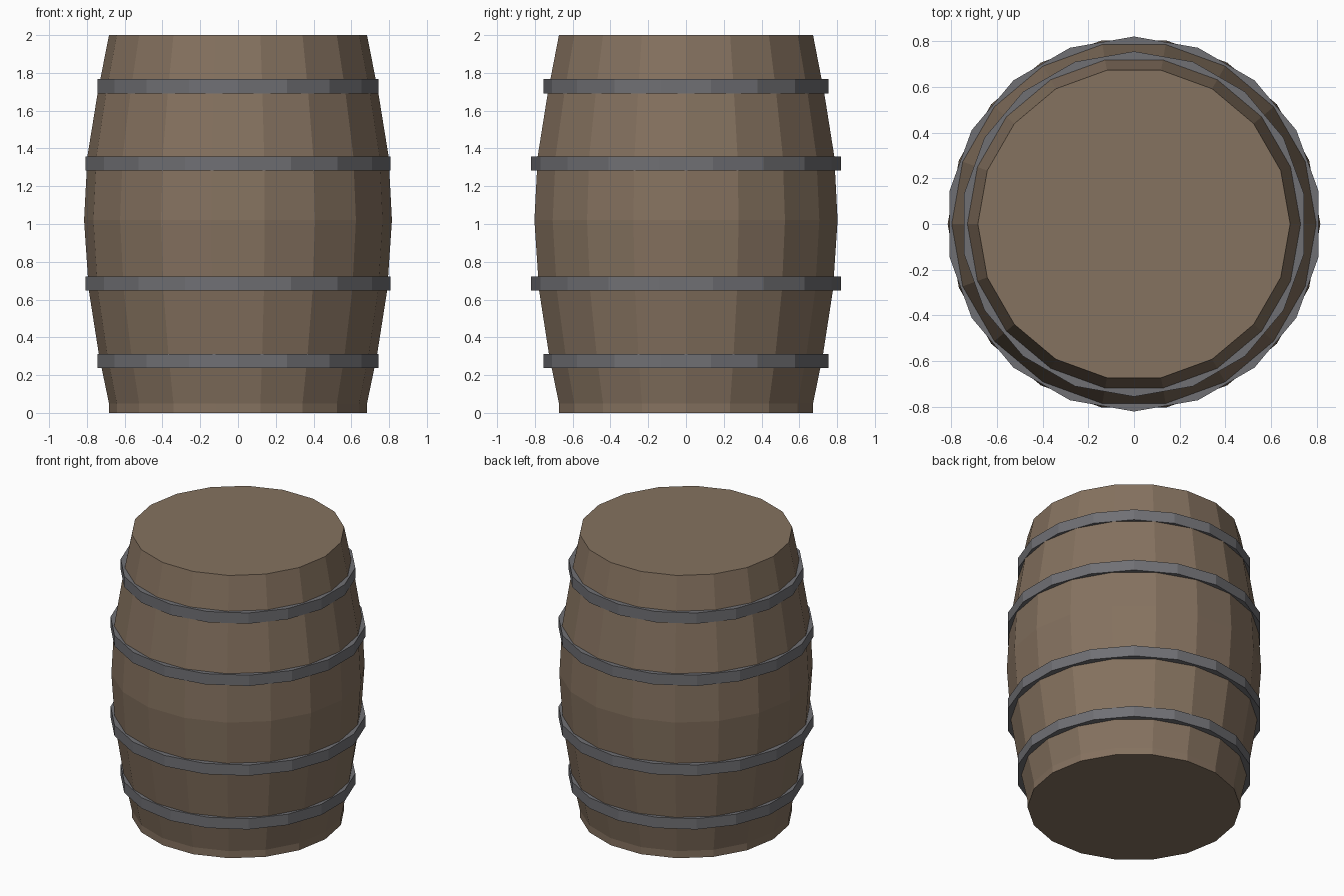
import bpy
from math import cos, sin, radians

cube = bpy.data.objects.get("Cube")
if cube:
    bpy.data.objects.remove(cube, do_unlink=True)

SIDES = 18


def material(name, color):
    mat = bpy.data.materials.new(name)
    mat.use_nodes = True
    mat.diffuse_color = (*color, 1)
    mat.node_tree.nodes["Principled BSDF"].inputs["Base Color"].default_value = (*color, 1)
    return mat


def lathe(name, profile, mat, turn=0, closed=False):
    """Spin a (radius, height) profile into a faceted solid; open profiles get flat caps."""
    verts, faces = [], []
    for r, z in profile:
        for i in range(SIDES):
            a = radians(turn + i * 360 / SIDES)
            verts.append((r * cos(a), r * sin(a), z))
    rows = len(profile)
    for k in range(rows if closed else rows - 1):
        low, high = k * SIDES, (k + 1) % rows * SIDES
        for i in range(SIDES):
            j = (i + 1) % SIDES
            faces.append((low + i, low + j, high + j, high + i))
    if not closed:
        faces.append(tuple(reversed(range(SIDES))))
        faces.append(tuple(range((rows - 1) * SIDES, rows * SIDES)))
    mesh = bpy.data.meshes.new(name)
    mesh.from_pydata(verts, [], faces)
    mesh.materials.append(mat)
    obj = bpy.data.objects.new(name, mesh)
    bpy.context.collection.objects.link(obj)
    return obj


wood = material("brown wood", (0.235, 0.168, 0.115))
iron = material("grey iron", (0.162, 0.162, 0.175))

# Bulging body with a short straight foot
lathe("barrel_body", [(0.683, 0), (0.683, 0.05), (0.735, 0.30), (0.79, 0.65), (0.815, 1.02),
                      (0.797, 1.36), (0.742, 1.70), (0.683, 2)], wood)

# Hoops, turned half a facet against the body
for name, z, r in (("bottom_hoop", 0.275, 0.755), ("lower_hoop", 0.685, 0.82),
                   ("upper_hoop", 1.32, 0.82), ("top_hoop", 1.73, 0.755)):
    inner, h = r - 0.06, 0.038
    lathe(name, [(r, z - h), (r, z + h), (inner, z + h), (inner, z - h)], iron,
          turn=180 / SIDES, closed=True)
